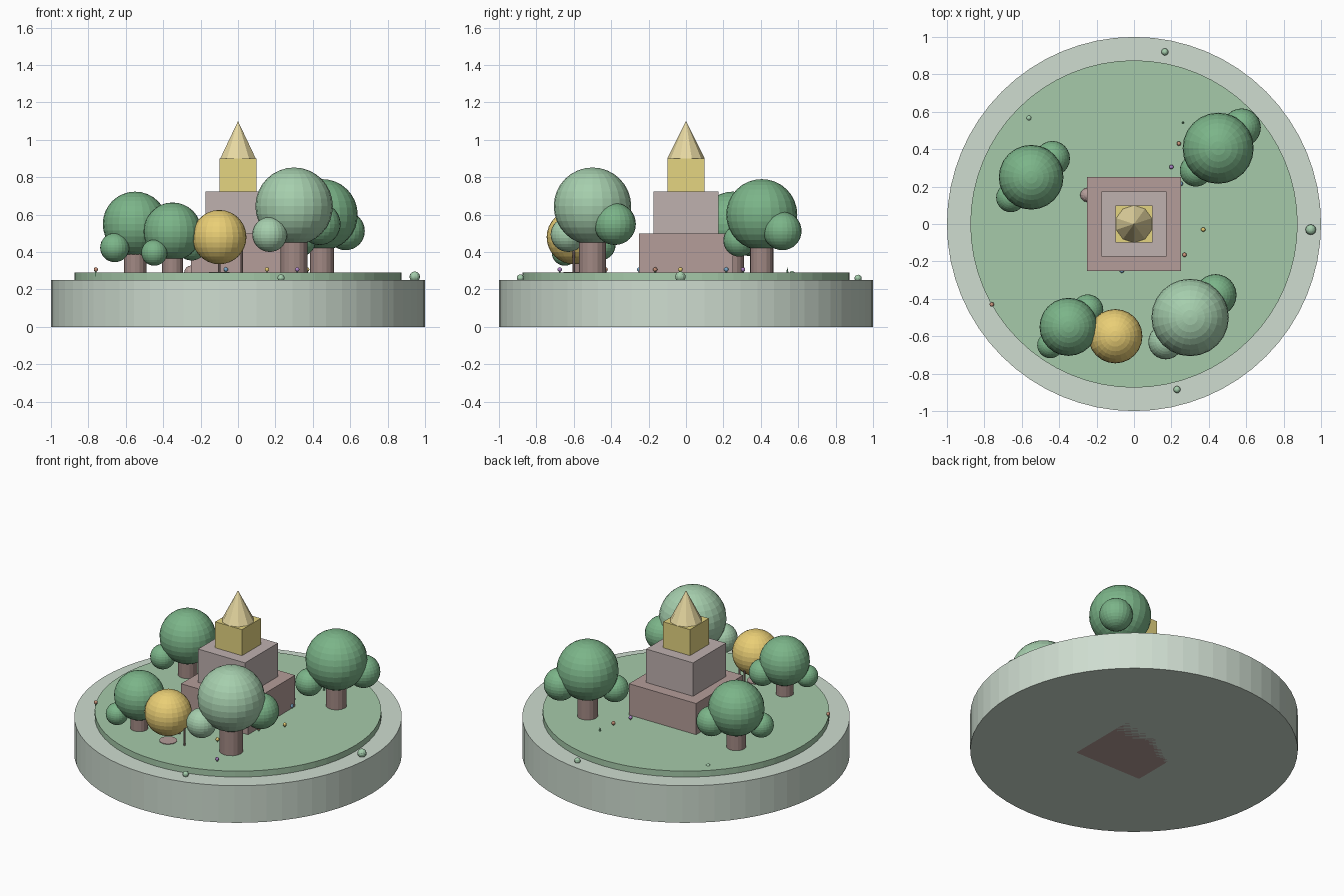
import bpy
from math import pi

if "Cube" in bpy.data.objects:
    bpy.data.objects.remove(bpy.data.objects["Cube"])

MATS = {}


def paint(name, rgb):
    ob = bpy.context.object
    ob.name = name
    if rgb not in MATS:
        m = bpy.data.materials.new("colour_%d" % len(MATS))
        m.diffuse_color = (*rgb, 1)
        m.use_nodes = True
        m.node_tree.nodes["Principled BSDF"].inputs["Base Color"].default_value = m.diffuse_color
        MATS[rgb] = m
    ob.data.materials.append(MATS[rgb])
    return ob


def cyl(name, x, y, z0, z1, r, rgb, n=16, top=None):
    bpy.ops.mesh.primitive_cone_add(vertices=n, radius1=r, radius2=r if top is None else top,
                                    depth=z1 - z0, location=(x, y, (z0 + z1) / 2))
    return paint(name, rgb)


def ball(name, x, y, z, r, rgb, seg=24, rings=16):
    bpy.ops.mesh.primitive_uv_sphere_add(segments=seg, ring_count=rings, radius=r, location=(x, y, z))
    return paint(name, rgb)


def box(name, w, z0, z1, rgb):
    bpy.ops.mesh.primitive_cube_add(size=1, location=(0, 0, (z0 + z1) / 2))
    bpy.context.object.scale = (w, w, z1 - z0)
    return paint(name, rgb)


STONE, GRASS = (.62, .72, .63), (.38, .59, .40)
LOW, MID, GOLD = (.46, .34, .32), (.52, .44, .43), (.78, .66, .22)
BARK, LEAF, PALE, AMBER = (.36, .25, .23), (.20, .46, .25), (.38, .62, .42), (.82, .62, .18)
RED, BLUE, PURPLE = (.6, .3, .2), (.2, .4, .6), (.45, .25, .6)
GROUND = .29

# round plinth and lawn
cyl("plinth", 0, 0, 0, .25, 1, STONE, 64)
cyl("lawn", 0, 0, .25, GROUND, .875, GRASS, 64)

# stepped tower with pointed roof
box("tower_base", .5, 0, .5, LOW)
box("tower_middle", .35, .5, .725, MID)
box("tower_top", .2, .725, .9, GOLD)
cyl("roof", 0, 0, .9, 1.1, .1, (.80, .69, .36), 10, 0)

# trees: trunk, big crown and two side crowns
trees = [
    (-.55, .25, .55, .173, .060, LEAF, LEAF),
    (.45, .405, .60, .190, .064, LEAF, LEAF),
    (.30, -.50, .645, .207, .072, PALE, LEAF),
    (-.35, -.55, .51, .155, .055, LEAF, LEAF),
]
for i, (x, y, z, r, tr, c1, c2) in enumerate(trees):
    cyl(f"trunk_{i}", x, y, .25, z - r * .4, tr, BARK)
    ball(f"crown_{i}", x, y, z, r, c1)
    ball(f"crown_back_{i}", x + .66 * r, y + .58 * r, z - .46 * r, r * .54, c2)
    ball(f"crown_front_{i}", x - .63 * r, y - .63 * r, z - .73 * r, r * .45, c1)

# golden globe on thin posts over a low disc
ball("globe", -.1, -.6, .48, .145, AMBER)
cyl("globe_disc", -.1, -.6, .25, GROUND + .004, .055, LOW)
for i, (x, y) in enumerate([(.02, -.6), (-.1, -.48)]):
    cyl(f"globe_post_{i}", x, y, .25, .47, .006, BARK, 8)

# rock beside the tower
ball("rock", -.25, .155, GROUND, .038, LOW, 12, 8)

# small flowers on stems
flowers = [(-.76, -.43, RED), (-.065, -.25, BLUE), (.155, -.44, AMBER), (.317, -.675, PURPLE),
           (.37, -.03, AMBER), (.27, -.165, RED), (.25, .215, BLUE), (.2, .305, PURPLE), (.24, .43, RED)]
for i, (x, y, c) in enumerate(flowers):
    cyl(f"stem_{i}", x, y, .27, .305, .004, LEAF, 6)
    ball(f"flower_{i}", x, y, .307, .012, c, 10, 6)

# little bushes and a grass blade
for i, (x, y, z, r) in enumerate([(.945, -.03, .268, .028), (.165, .92, .26, .019),
                                  (.23, -.885, .262, .019), (-.562, .567, .285, .014)]):
    ball(f"bush_{i}", x, y, z, r, PALE, 12, 8)
cyl("grass_blade", .262, .542, .28, .32, .008, LEAF, 6, 0)
